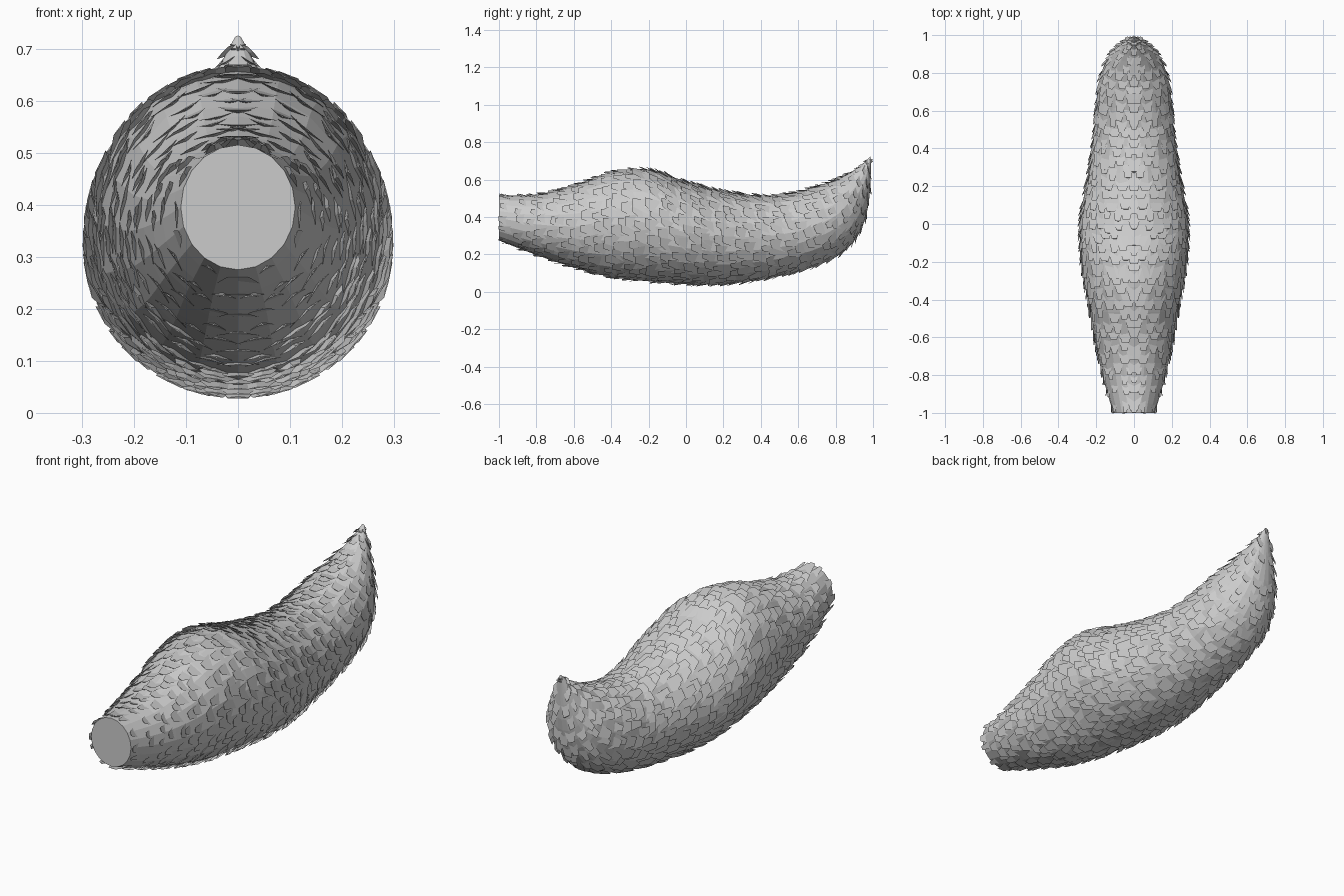
import bpy, bmesh, math, random
from mathutils import Vector

if "Cube" in bpy.data.objects:
    bpy.data.objects.remove(bpy.data.objects["Cube"])

random.seed(7)

# Sections along the tail: top y, top z, bottom y, bottom z, half width
SECTIONS = [
    (-1.0, .515, -1.0, .275, .11), (-.8, .52, -.82, .205, .165),
    (-.6, .57, -.6, .13, .21), (-.4, .64, -.4, .08, .245),
    (-.2, .655, -.18, .055, .28), (0, .59, .05, .04, .285),
    (.2, .54, .25, .045, .25), (.4, .515, .5, .085, .215),
    (.55, .525, .7, .14, .20), (.70, .565, .85, .22, .18),
    (.82, .61, .94, .34, .135), (.92, .665, .98, .50, .07),
    (.985, .725, .99, .705, .008)]
LAST = len(SECTIONS) - 1


def section(t):
    t = max(0, min(LAST - 1e-4, t))
    i, f = int(t), t - int(t)
    p = [SECTIONS[max(0, min(LAST, i + k))] for k in (-1, 0, 1, 2)]
    return [.5 * (2*b + (c-a)*f + (2*a-5*b+4*c-d)*f*f + (3*b-a-3*c+d)*f**3)
            for a, b, c, d in zip(*p)]


def surface(t, a):
    ty, tz, by, bz, w = section(t)
    c = math.cos(a)
    return Vector((w * math.sin(a), (ty+by)/2 + (ty-by)/2*c, (tz+bz)/2 + (tz-bz)/2*c))


def frame(t, a):
    t = min(max(t, .02), LAST - .05)
    along = (surface(t + .02, a) - surface(t - .02, a)) / .04
    around = (surface(t, a + .02) - surface(t, a - .02)) / .04
    return along, around, around.cross(along).normalized() * -1


def finish(bm, name):
    bmesh.ops.recalc_face_normals(bm, faces=bm.faces)
    me = bpy.data.meshes.new(name)
    bm.to_mesh(me)
    bm.free()
    ob = bpy.data.objects.new(name, me)
    bpy.context.collection.objects.link(ob)
    return ob


# Solid core with a flat cut end
bm = bmesh.new()
N = 20
rings = [[bm.verts.new(surface(k / 3, 2*math.pi*j/N)) for j in range(N)]
         for k in range(LAST * 3 + 1)]
for r, s in zip(rings, rings[1:]):
    for j in range(N):
        bm.faces.new((r[j], r[(j+1) % N], s[(j+1) % N], s[j]))
bm.faces.new(rings[0])
bm.faces.new(rings[-1])
finish(bm, "tail_core")


# One ridged, pointed lock of fur lying on the core
def lock(bm, t, a, length, width, lift, droop):
    along, around, _ = frame(t, a)
    dt = length / max(along.length, .05)
    dt = min(dt, LAST - t)
    da = 1 / max(around.length, .03)
    rows = []
    for f, w, h, rise in ((0, .5, .003, -.012), (.35, 1, .014, .1*lift),
                          (.7, .62, .012, .5*lift)):
        tt, aa = t + dt * f, a + droop * f
        _, _, n = frame(tt, aa)
        half = min(width * w * da / 2, .6)
        row = [surface(tt, aa + s * half) + n * (rise + up)
               for s, up in ((-1, 0), (0, h), (1, 0))]
        rows.append([bm.verts.new(p) for p in row])
    tt, aa = t + dt, a + droop
    tip = surface(tt, aa) + frame(tt, aa)[2] * lift
    tip.y, tip.z = min(tip.y, 1), max(tip.z, .002)
    tip = bm.verts.new(tip)
    for r, s in zip(rows, rows[1:]):
        bm.faces.new((r[0], r[1], s[1], s[0]))
        bm.faces.new((r[1], r[2], s[2], s[1]))
        bm.faces.new((r[2], r[0], s[0], s[2]))
    r = rows[-1]
    for i in range(3):
        bm.faces.new((r[i], r[(i+1) % 3], tip))
    bm.faces.new(rows[0])


# Staggered rows of locks on one side, mirrored to the other
bm = bmesh.new()
t, row = .0, 0
while t < LAST - .45:
    ty, tz, by, bz, w = section(t)
    half_girth = math.pi * (w + math.hypot(ty-by, tz-bz) / 2) / 2
    count = max(4, round(half_girth / .062))
    for j in range(count):
        a = math.pi * (j + (row % 2) * .5 + random.uniform(-.3, .3)) / count
        a = min(max(a, 0), math.pi)
        big = min(1, .6 + t * .15) if t < LAST - 3 else .8
        tj = max(.02, t + random.uniform(-.1, .1))
        side = math.sin(a)
        droop = side * (.22 * math.sin(math.pi * t / LAST)) + side * random.uniform(-.12, .12)
        lock(bm, tj, a, random.uniform(.15, .25) * big, random.uniform(.055, .095) * big,
             random.uniform(.012, .04), droop)
    row += 1
    step = frame(t, math.pi / 2)[0].length
    t += .06 / max(step, .06)
# Centre locks along the crest and the underside
for k in range(22):
    for a in (0, math.pi):
        lock(bm, .1 + k * .48, a, .2, .08, .03, 0)
fur = finish(bm, "fur_locks")
mirror = fur.modifiers.new("mirror", 'MIRROR')
mirror.use_mirror_merge = False
